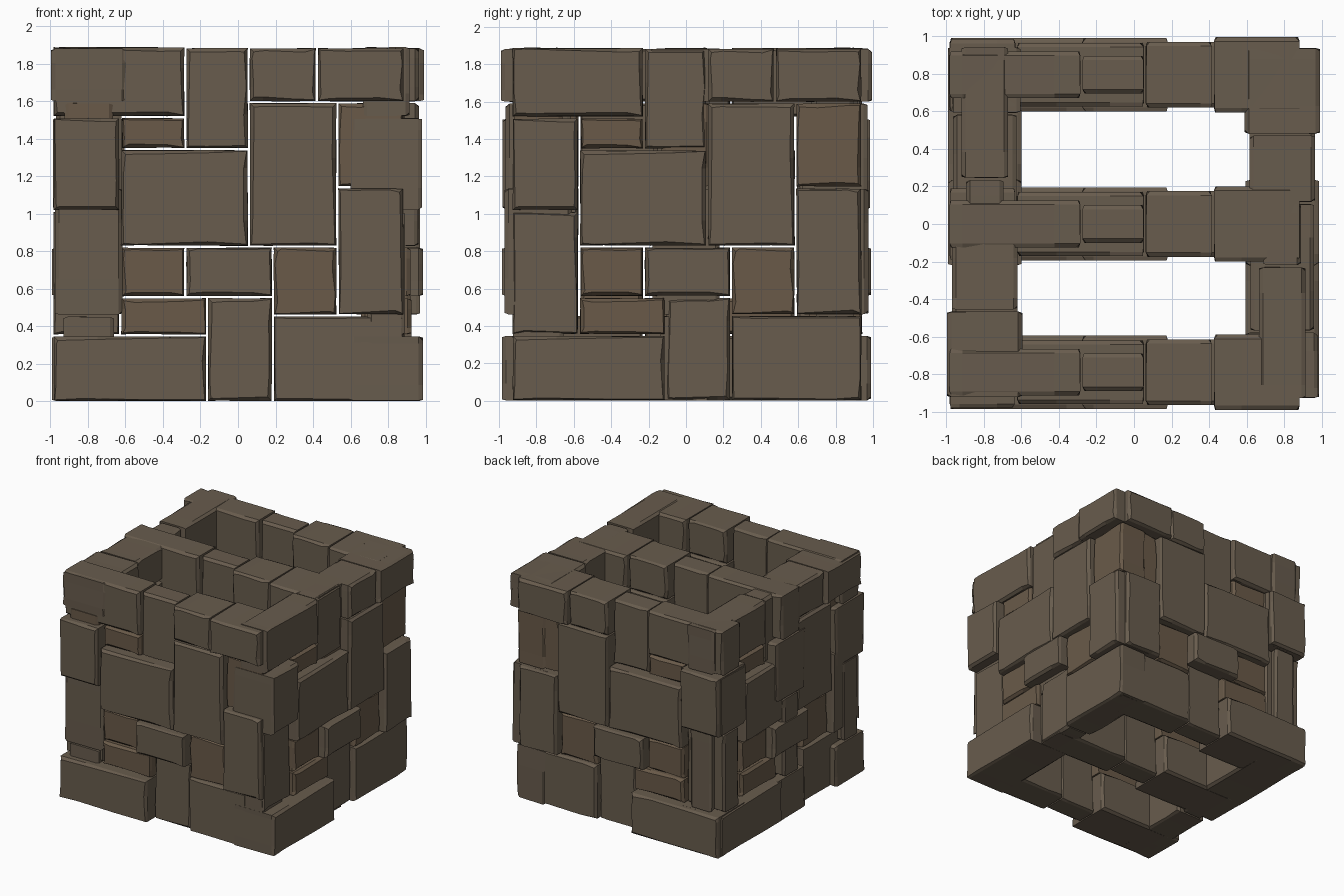
import bpy, bmesh, random
from math import pi
from mathutils import Matrix, Vector

if "Cube" in bpy.data.objects:
    bpy.data.objects.remove(bpy.data.objects["Cube"])

random.seed(7)

def material(name, color):
    m = bpy.data.materials.new(name)
    m.diffuse_color = (*color, 1)
    m.use_nodes = True
    m.node_tree.nodes["Principled BSDF"].inputs["Base Color"].default_value = m.diffuse_color
    return m

GREY = material("stone_grey_brown", (0.138, 0.107, 0.075))
BROWN = material("stone_brown", (0.142, 0.102, 0.066))

# Stones of one wall panel: u0, u1, z0, z1, thickness, browner tint
STONES = [
    (-.985, -.168, .00, .350, .39, 0), (-.163, .183, .00, .553, .20, 0),
    (.188, .885, .00, .455, .27, 0), (-.625, -.168, .355, .553, .27, 1),
    (-.62, -.283, .558, .822, .26, 1), (-.278, .183, .558, .822, .39, 0),
    (.188, .527, .460, .822, .26, 1), (-.985, -.63, .355, 1.012, .20, 0),
    (-.985, -.63, 1.017, 1.512, .38, 0), (-.625, .055, .827, 1.342, .34, 0),
    (.06, .527, .827, 1.592, .35, 0), (.532, .885, .460, 1.138, .36, 0),
    (.532, .885, 1.143, 1.592, .26, 1), (-.62, -.283, 1.347, 1.512, .23, 1),
    (-.278, .055, 1.347, 1.885, .20, 0), (-.985, -.283, 1.517, 1.89, .25, 0),
    (.06, .418, 1.597, 1.885, .35, 0), (.423, .885, 1.597, 1.885, .40, 0),
]

def stone_mesh(u0, u1, z0, z1, t, brown):
    """Block with chamfered, irregularly chipped rims on both faces."""
    corners = [Vector(c) for c in ((u0, z0), (u1, z0), (u1, z1), (u0, z1))]
    inward = [Vector(n) for n in ((0, 1), (-1, 0), (0, -1), (1, 0))]
    ring = []                                  # (point, inward direction)
    for i in range(4):
        a, b = corners[i], corners[(i + 1) % 4]
        ring.append((a, inward[i] + inward[i - 1]))
        for f in (random.uniform(.1, .35), random.uniform(.6, .9)):
            ring.append((a.lerp(b, f), inward[i]))
    bm = bmesh.new()
    loops = []
    for y, inset in ((-t/2, True), (-t/2 + .022, False), (t/2 - .022, False), (t/2, True)):
        loop = []
        for p, d in ring:
            amount = random.uniform(.008, .026) if inset else random.uniform(.002, .006)
            q = p + d * amount
            loop.append(bm.verts.new((q.x, y, q.y)))
        loops.append(loop)
    n = len(ring)
    for a, b in zip(loops, loops[1:]):
        for i in range(n):
            j = (i + 1) % n
            bm.faces.new((a[i], b[i], b[j], a[j]))
    bm.faces.new(loops[0])
    bm.faces.new(loops[-1][::-1])
    bmesh.ops.recalc_face_normals(bm, faces=bm.faces[:])
    me = bpy.data.meshes.new("stone")
    bm.to_mesh(me)
    bm.free()
    me.materials.append(BROWN if brown else GREY)
    return me

meshes = [stone_mesh(*s) for s in STONES]

# Five copies of the same panel: three across, two along the sides
WALLS = {
    "front_wall": ((0, -.79, 0), 0),
    "middle_wall": ((0, 0, 0), 0),
    "back_wall": ((0, .795, 0), 0),
    "right_wall": ((.79, .055, 0), pi / 2),
    "left_wall": ((-.795, -.04, 0), -pi / 2),
}
for name, (loc, angle) in WALLS.items():
    for i, me in enumerate(meshes):
        ob = bpy.data.objects.new(f"{name}_stone_{i + 1}", me)
        ob.matrix_world = Matrix.Translation(loc) @ Matrix.Rotation(angle, 4, 'Z')
        bpy.context.collection.objects.link(ob)
